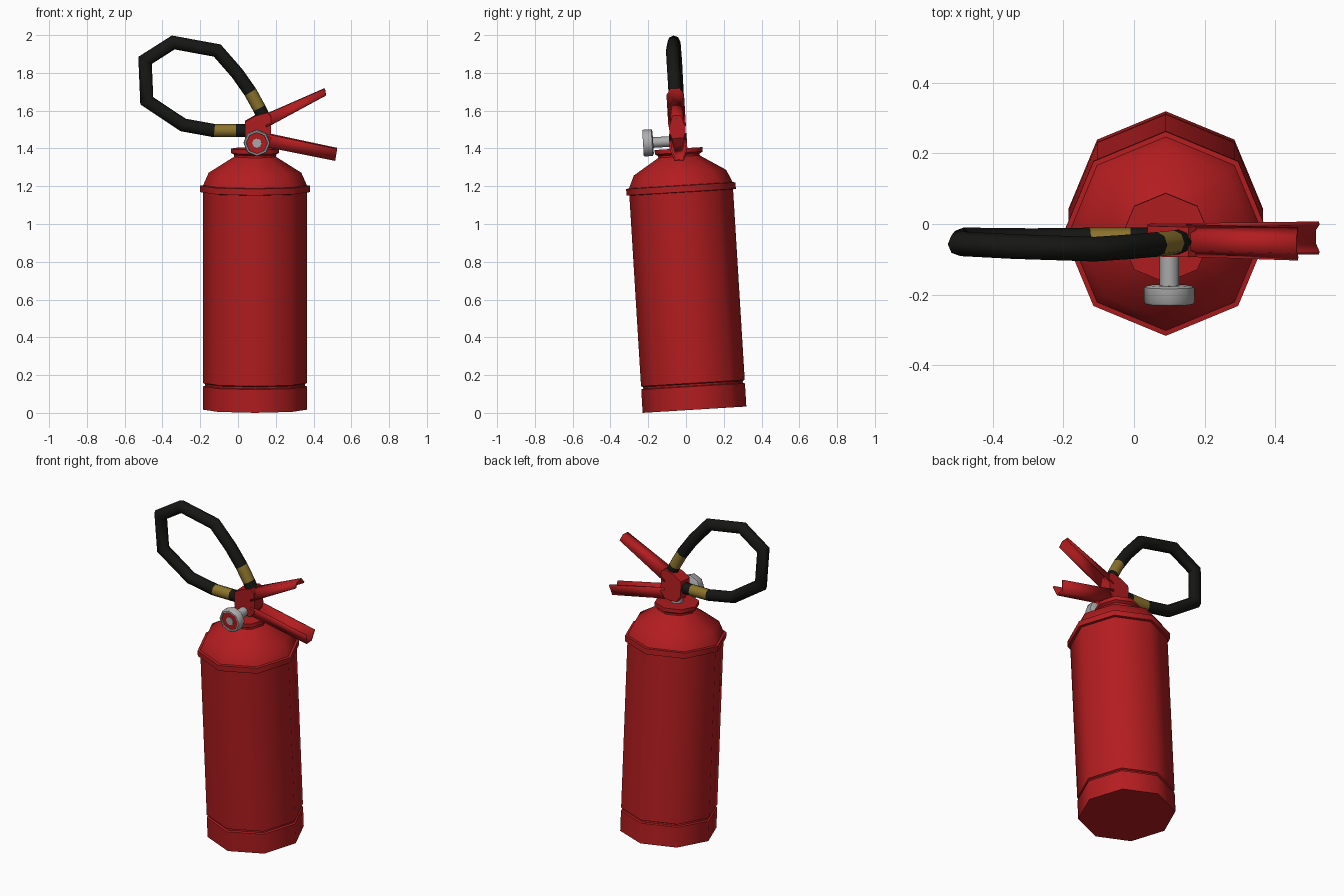
import bpy, bmesh, math
from mathutils import Matrix, Vector

if "Cube" in bpy.data.objects:
    bpy.data.objects.remove(bpy.data.objects["Cube"])

# Everything is built upright around y = 0, then leaned slightly forward
LEAN = Matrix.Translation((0, 0.045, 0.017)) @ Matrix.Rotation(math.radians(3.5), 4, 'X')
CX = 0.09


def material(name, rgb):
    m = bpy.data.materials.new(name)
    m.diffuse_color = (*rgb, 1)
    m.use_nodes = True
    m.node_tree.nodes["Principled BSDF"].inputs["Base Color"].default_value = m.diffuse_color
    return m


RED = material("red_paint", (0.45, 0.012, 0.014))
BLACK = material("black_rubber", (0.008, 0.008, 0.007))
GOLD = material("brass", (0.26, 0.17, 0.025))
GREY = material("grey_metal", (0.42, 0.42, 0.42))


def finish(name, bm, mats, angle=50):
    bmesh.ops.recalc_face_normals(bm, faces=bm.faces)
    me = bpy.data.meshes.new(name)
    bm.to_mesh(me)
    bm.free()
    for m in mats:
        me.materials.append(m)
    ob = bpy.data.objects.new(name, me)
    bpy.context.collection.objects.link(ob)
    ob.matrix_world = LEAN
    bpy.ops.object.select_all(action='DESELECT')
    ob.select_set(True)
    bpy.context.view_layer.objects.active = ob
    bpy.ops.object.shade_smooth_by_angle(angle=math.radians(angle))
    return ob


def loft(bm, rings, closed=True, caps=True):
    """Bridge consecutive rings of points; returns the faces per span."""
    vs = [[bm.verts.new(p) for p in ring] for ring in rings]
    n = len(vs[0])
    spans = []
    for a, b in zip(vs, vs[1:]):
        spans.append([bm.faces.new((a[i], a[(i + 1) % n], b[(i + 1) % n], b[i]))
                      for i in range(n if closed else n - 1)])
    if caps:
        bm.faces.new(vs[0])
        bm.faces.new(vs[-1])
    return spans


def lathe(name, profile, mat, origin=(CX, 0, 0), forward=False):
    """Eight-sided turned part, along z or along -y when forward."""
    bm = bmesh.new()
    rings = []
    for r, h in profile:
        ring = []
        for k in range(8):
            c, s = r * math.cos(k * math.pi / 4), r * math.sin(k * math.pi / 4)
            ring.append(Vector(origin) + Vector((c, -h, s) if forward else (c, s, h)))
        rings.append(ring)
    loft(bm, rings)
    return finish(name, bm, [mat])


# Tank: base band, groove, wall, rim, shoulder and neck
lathe("tank", [(0.275, 0.0), (0.275, 0.123), (0.264, 0.127), (0.264, 0.136), (0.275, 0.141),
               (0.275, 1.152), (0.29, 1.154), (0.29, 1.188), (0.275, 1.19), (0.245, 1.257),
               (0.11, 1.342), (0.11, 1.352), (0.127, 1.362), (0.127, 1.385)], RED)
lathe("valve_stem", [(0.035, 1.375), (0.035, 1.44)], GREY)

# Valve block, a bevelled side profile extruded across y
bm = bmesh.new()
outline = [(0.065, 1.40), (0.145, 1.40), (0.175, 1.44), (0.175, 1.56),
           (0.155, 1.578), (0.09, 1.56), (0.038, 1.53), (0.038, 1.44)]
loft(bm, [[(x, y, z) for x, z in outline] for y in (-0.043, 0.043)])
finish("valve_block", bm, [RED], 30)


# Levers: folded channels running from the valve block to a tip
def lever(name, base, tip):
    bm = bmesh.new()
    rings = []
    for (fx, fz), (ox, oz) in (base, tip):    # fold edge, open edge
        rings.append([(ox, -0.042, oz), (fx, -0.022, fz), (fx, 0.022, fz), (ox, 0.042, oz)])
    loft(bm, rings, closed=False, caps=False)
    ob = finish(name, bm, [RED], 30)
    mod = ob.modifiers.new("thickness", 'SOLIDIFY')
    mod.thickness = 0.01
    mod.offset = 0


lever("upper_lever", ((0.14, 1.56), (0.15, 1.50)), ((0.46, 1.70), (0.465, 1.67)))
lever("lower_handle", ((0.14, 1.40), (0.15, 1.465)), ((0.515, 1.325), (0.525, 1.385)))

# Pressure gauge on a short stem
G = (0.1, 0, 1.425)
lathe("gauge_stem", [(0.028, 0.03), (0.028, 0.14)], GREY, G, True)
lathe("gauge_case", [(0.06, 0.132), (0.071, 0.138), (0.071, 0.18), (0.066, 0.186), (0.058, 0.186),
                     (0.056, 0.178)], GREY, G, True)
lathe("gauge_dial", [(0.056, 0.17), (0.056, 0.18)], RED, G, True)
lathe("gauge_hub", [(0.025, 0.17), (0.025, 0.184)], GREY, G, True)

# Hose: mitred eight-sided sweep with two brass collars
path = [(0.07, 0, 1.48), (-0.01, 0, 1.48), (-0.125, 0, 1.48), (-0.29, 0, 1.51),
        (-0.483, 0.01, 1.638), (-0.492, 0.012, 1.852), (-0.343, 0.01, 1.947),
        (-0.11, 0, 1.905), (-0.005, 0, 1.785), (0.065, 0, 1.685), (0.112, 0, 1.60),
        (0.145, 0, 1.53)]
pts = [Vector(p) for p in path]
rings = []
for i, p in enumerate(pts):
    d0 = (p - pts[max(i - 1, 0)]).normalized() or (pts[1] - p).normalized()
    d1 = (pts[min(i + 1, len(pts) - 1)] - p).normalized() or d0
    if d0.length < 0.5:
        d0 = d1
    if d1.length < 0.5:
        d1 = d0
    t = (d0 + d1).normalized()
    side = Vector((-t.z, 0, t.x)) / max(t.dot(d0), 0.5)
    rings.append([p + 0.035 * (math.cos(a) * side + math.sin(a) * Vector((0, 1, 0)))
                  for a in (k * math.pi / 4 for k in range(8))])
bm = bmesh.new()
spans = loft(bm, rings)
for s in (1, 9):
    for f in spans[s]:
        f.material_index = 1
finish("hose", bm, [BLACK, GOLD])
